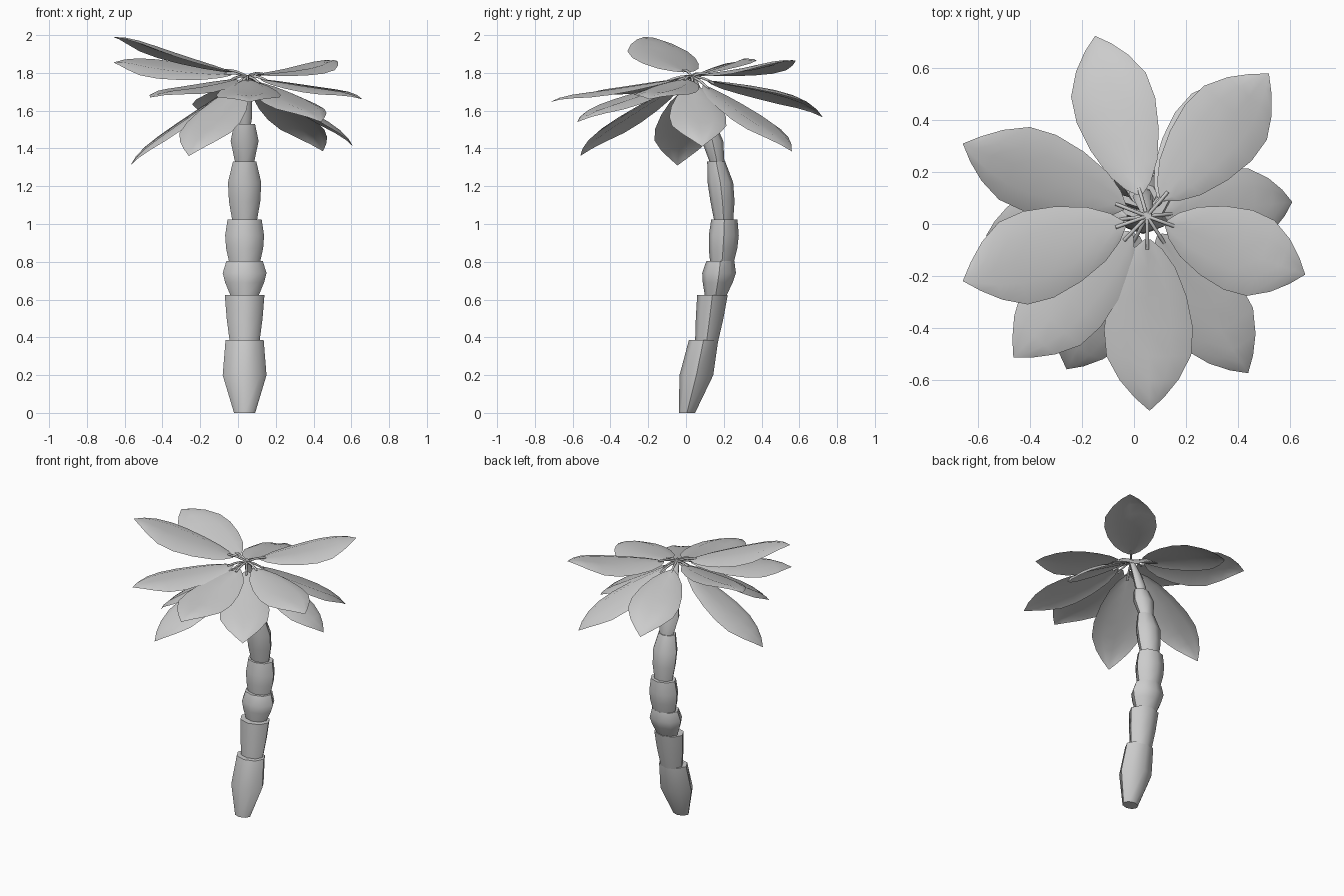
import bpy, bmesh
from math import pi, sin, cos
from mathutils import Vector

if "Cube" in bpy.data.objects:
    bpy.data.objects.remove(bpy.data.objects["Cube"])

CROWN = Vector((0.05, 0.03, 1.78))


def finish(name, bm, angle):
    me = bpy.data.meshes.new(name)
    bm.to_mesh(me)
    bm.free()
    ob = bpy.data.objects.new(name, me)
    bpy.context.collection.objects.link(ob)
    bpy.ops.object.select_all(action='DESELECT')
    ob.select_set(True)
    bpy.context.view_layer.objects.active = ob
    bpy.ops.object.shade_smooth_by_angle(angle=angle)
    return ob


def trunk_segment(name, rings, sides=8):
    """Loft horizontal rings given as (z, y centre, x radius)."""
    bm = bmesh.new()
    loops = []
    for z, y, r in rings:
        x = 0.035 + max(0, z - 1.6) * 0.08
        loops.append([bm.verts.new((x + r * cos(2 * pi * i / sides),
                                    y + 0.77 * r * sin(2 * pi * i / sides), z))
                      for i in range(sides)])
    for a, b in zip(loops, loops[1:]):
        for i in range(sides):
            j = (i + 1) % sides
            bm.faces.new((a[i], a[j], b[j], b[i]))
    bm.faces.new(loops[0][::-1])
    bm.faces.new(loops[-1])
    return finish(name, bm, 0.9)


# Outline of one leaf: fraction along spine, half width
OUTLINE = [(0.12, 0.012), (0.17, 0.055), (0.27, 0.105), (0.42, 0.146), (0.58, 0.168),
           (0.72, 0.16), (0.84, 0.112), (0.93, 0.056), (1.0, 0.0)]
SECTION = {-1: -0.13, -0.5: 0.04, 0: -0.02, 0.5: 0.04, 1: -0.13}   # gull-wing fold


def leaf(name, tip, bow=0.02, roll=0.0, width=1.0):
    """Gull-wing leaf that lifts slightly before the tip."""
    spine = Vector(tip) - CROWN
    d = spine.normalized()
    lat = Vector((0, 0, 1)).cross(d).normalized()
    up = d.cross(lat)
    lat, up = lat * cos(roll) - up * sin(roll), up * cos(roll) + lat * sin(roll)
    bm = bmesh.new()
    rows = []
    for t, w in OUTLINE:
        lift = bow * sin(pi * t ** 1.5) + 0.014 * sin(pi * t ** 5)
        c = CROWN + spine * t + up * lift
        rows.append([bm.verts.new(c + lat * (w * width * s) + up * (w * h))
                     for s, h in SECTION.items()])
    for a, b in zip(rows, rows[1:]):
        for i in range(4):
            bm.faces.new((a[i], b[i], b[i + 1], a[i + 1]))
    bmesh.ops.remove_doubles(bm, verts=bm.verts, dist=0.0005)
    finish(name, bm, 0.6)
    return spine


def stem(name, spine, radius=0.007):
    """Thin arched stalk from the crown to the leaf base."""
    cu = bpy.data.curves.new(name, 'CURVE')
    cu.dimensions = '3D'
    cu.bevel_depth = radius
    cu.bevel_resolution = 1
    cu.use_fill_caps = True
    sp = cu.splines.new('POLY')
    sp.points.add(4)
    for i, p in enumerate(sp.points):
        t = i / 4
        q = CROWN + spine * (0.17 * t) + Vector((0, 0, 0.01 * sin(pi * t)))
        p.co = (*q, 1)
    ob = bpy.data.objects.new(name, cu)
    bpy.context.collection.objects.link(ob)


# Trunk: stacked tapered segments on a leaning curve
TRUNK = [
    [(0, 0.005, 0.056), (0.2, 0.055, 0.116), (0.385, 0.093, 0.101)],
    [(0.37, 0.108, 0.078), (0.5, 0.125, 0.095), (0.625, 0.14, 0.105)],
    [(0.61, 0.155, 0.07), (0.69, 0.168, 0.103), (0.74, 0.175, 0.116), (0.805, 0.182, 0.096)],
    [(0.79, 0.19, 0.08), (0.87, 0.196, 0.098), (0.94, 0.2, 0.103), (1.025, 0.203, 0.09)],
    [(1.01, 0.2, 0.064), (1.12, 0.193, 0.083), (1.22, 0.182, 0.088), (1.33, 0.16, 0.062)],
    [(1.31, 0.168, 0.047), (1.44, 0.14, 0.074), (1.53, 0.115, 0.055)],
    [(1.5, 0.12, 0.03), (1.57, 0.105, 0.04), (1.67, 0.075, 0.032), (1.79, 0.033, 0.018)],
]
for n, rings in enumerate(TRUNK):
    trunk_segment(f"trunk_segment_{n + 1}", rings)

# Leaves: tip position, bow, roll, width
LEAVES = [
    ((-0.15, 0.725, 1.565), 0.04, 0.1, 0.95),
    ((0.52, 0.58, 1.865), -0.015, 0, 1.0),
    ((0.61, 0.085, 1.41), 0.02, 0, 0.9),
    ((0.66, -0.195, 1.66), 0.005, 0, 0.97),
    ((0.44, -0.575, 1.54), 0.015, 0, 0.95),
    ((0.06, -0.72, 1.645), 0.0, 0, 1.02),
    ((-0.26, -0.56, 1.36), 0.02, 0, 0.95),
    ((-0.465, -0.515, 1.67), 0.0, 0, 0.97),
    ((-0.57, -0.045, 1.31), 0.015, 0, 0.9),
    ((-0.66, -0.22, 1.99), -0.005, 0, 1.05),
    ((-0.66, 0.31, 1.855), 0.005, 0.25, 0.98),
    ((0.45, 0.56, 1.385), 0.02, 0, 0.92),
]
for n, (tip, bow, roll, width) in enumerate(LEAVES):
    spine = leaf(f"leaf_{n + 1}", tip, bow, roll, width)
    stem(f"leaf_stem_{n + 1}", spine)
